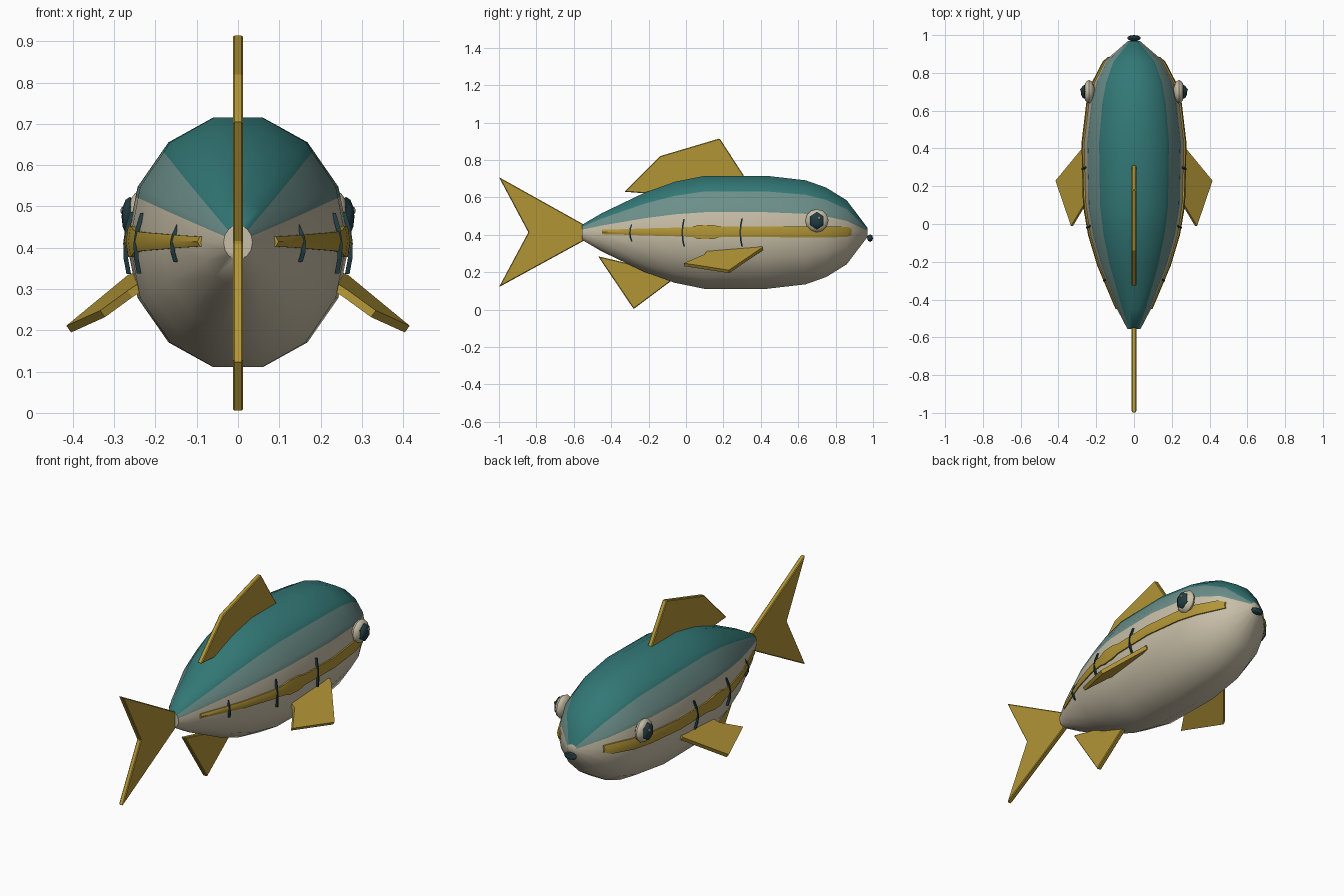
import bpy, bmesh, math
from mathutils import Vector

if "Cube" in bpy.data.objects:
    bpy.data.objects.remove(bpy.data.objects["Cube"])


def mat(name, rgb):
    m = bpy.data.materials.new(name)
    lin = [((c / 255 + 0.055) / 1.055) ** 2.4 for c in rgb]
    m.diffuse_color = (*lin, 1)
    m.use_nodes = True
    m.node_tree.nodes["Principled BSDF"].inputs["Base Color"].default_value = m.diffuse_color
    return m


TEAL = mat("teal", (50, 120, 118))
GREY = mat("grey teal", (108, 143, 138))
CREAM = mat("cream", (200, 191, 168))
GOLD = mat("gold", (178, 149, 54))
DARK = mat("dark slate", (34, 60, 66))
MID = 0.413

# Body stations: y, half width, half height
STATIONS = [(-.555, .035, .042), (-.45, .09, .105), (-.22, .187, .218), (-.06, .235, .277),
            (.1, .263, .31), (.43, .27, .31), (.64, .245, .285), (.75, .215, .245),
            (.86, .158, .175), (.97, .03, .025)]


def half_width(y):
    for (y0, a, _), (y1, b, _) in zip(STATIONS, STATIONS[1:]):
        if y <= y1:
            return a + (b - a) * (y - y0) / (y1 - y0)
    return STATIONS[-1][1]


def make(name, verts, faces, mats, smooth=None):
    me = bpy.data.meshes.new(name)
    me.from_pydata(verts, [], faces)
    for m in mats:
        me.materials.append(m)
    bm = bmesh.new()
    bm.from_mesh(me)
    bmesh.ops.recalc_face_normals(bm, faces=bm.faces)
    bm.to_mesh(me)
    bm.free()
    ob = bpy.data.objects.new(name, me)
    bpy.context.collection.objects.link(ob)
    if smooth:
        shade(ob, smooth)
    return ob


def shade(ob, degrees):
    bpy.ops.object.select_all(action='DESELECT')
    ob.select_set(True)
    bpy.context.view_layer.objects.active = ob
    bpy.ops.object.shade_smooth_by_angle(angle=math.radians(degrees))


def loft(name, rings, mats, smooth=None):
    n = len(rings[0])
    verts = [p for r in rings for p in r]
    faces = [(i * n + j, i * n + (j + 1) % n, (i + 1) * n + (j + 1) % n, (i + 1) * n + j)
             for i in range(len(rings) - 1) for j in range(n)]
    faces += [tuple(range(n)), tuple(range(len(verts) - n, len(verts)))]
    return make(name, verts, faces, mats, smooth)


# Body: fourteen-sided section with two extra loops for the colour borders
corner = [Vector((math.sin(a), math.cos(a)))
          for a in (math.pi * (2 * k + 1) / 14 for k in range(7))]
right = corner[:2] + [corner[1].lerp(corner[2], .22), corner[2],
                      corner[2].lerp(corner[3], .2)] + corner[3:]
section = right + [Vector((-p.x, p.y)) for p in reversed(right)]
body = loft("body", [[(p.x * w, y, MID + p.y * h) for p in section] for y, w, h in STATIONS],
            [TEAL, GREY, CREAM], 60)
count = len(section)
zone = {count - 1: 0, 0: 0, 1: 0, 2: 1, 3: 1, count - 2: 0, count - 3: 0,
        count - 4: 1, count - 5: 1}
for poly in body.data.polygons:
    strip = poly.index % count
    strips = (len(STATIONS) - 1) * count
    # The strip left of the seam and its mirror share a colour
    poly.material_index = zone.get(strip, 2) if poly.index < strips else 2


# Flat fins in the middle plane
def fin(name, outline, thick=.025):
    t = thick / 2
    ob = loft(name, [[(x, y, z) for y, z in outline] for x in (-t, t)], [GOLD])
    bev = ob.modifiers.new("soft edge", 'BEVEL')
    bev.width = .004
    return ob


fin("dorsal_fin", [(-.33, .63), (-.14, .82), (.18, .915), (.31, .715), (.3, .62), (-.2, .62)])
fin("tail_fin", [(-1, .708), (-.55, .457), (-.5, .413), (-.55, .366), (-1, .12), (-.843, .413)])
fin("anal_fin", [(-.47, .285), (-.28, .003), (-.07, .16), (-.1, .22), (-.28, .24)])


def ellipsoid(name, loc, size, m, seg=12, rings=8):
    bpy.ops.mesh.primitive_uv_sphere_add(segments=seg, ring_count=rings, location=loc)
    ob = bpy.context.object
    ob.name = name
    # Turn the poles sideways
    for v in ob.data.vertices:
        x, y, z = v.co
        v.co = (z * size[0], x * size[1], y * size[2])
    ob.data.materials.append(m)
    shade(ob, 40)
    return ob


for s, side in ((1, "right"), (-1, "left")):
    # Side fin
    pts = [Vector((s * x, y, z)) for x, y, z in
           ((.262, .41, .325), (.41, .23, .203), (.328, -.01, .24), (.262, .1, .288),
            (.22, .12, .315), (.22, .4, .345))]
    nor = (pts[1] - pts[0]).cross(pts[2] - pts[0]).normalized() * .01
    loft("side_fin_" + side, [[p - nor for p in pts], [p + nor for p in pts]], [GOLD])

    # Stripe along the flank, widest at its middle
    rings = []
    for y, h in ((-.45, .012), (-.33, .015), (-.22, .019), (-.06, .023), (.03, .027), (.07, .038),
                 (.14, .038), (.19, .028), (.43, .028), (.64, .029), (.75, .03), (.86, .027),
                 (.885, .018)):
        w = half_width(y)
        rings.append([(s * x, y, .415 + z) for x, z in
                      ((w - .03, -h), (w + .002, -h), (w + .008, 0), (w + .002, h), (w - .03, h))])
    loft("flank_stripe_" + side, rings, [GOLD], 40)

    # Thin bent marks across the stripe
    for i, (y, h) in enumerate(((-.3, .046), (-.02, .073), (.29, .075))):
        w = half_width(y) + .006
        rings = []
        for k in (-1, -.5, 0, .5, 1):
            x, yy, z = w - .012 * k * k - .004 * k, y + .01 * k * k, .411 + h * k
            rings.append([(s * (x + dx), yy + dy, z) for dx, dy in
                          ((-.006, -.004), (.005, -.004), (.005, .004), (-.006, .004))])
        loft(f"flank_mark_{side}_{i + 1}", rings, [DARK])

    # Eye
    ellipsoid("eye_white_" + side, (s * .238, .7, .475), (.03, .062, .062), CREAM)
    ellipsoid("eye_pupil_" + side, (s * .262, .7, .475), (.02, .042, .048), DARK, 6, 6)
    ellipsoid("eye_glint_" + side, (s * .28, .712, .49), (.005, .009, .009), CREAM, 6, 4)

# Mouth
ellipsoid("mouth", (0, .984, .382), (.036, .016, .02), DARK, 8, 6)
